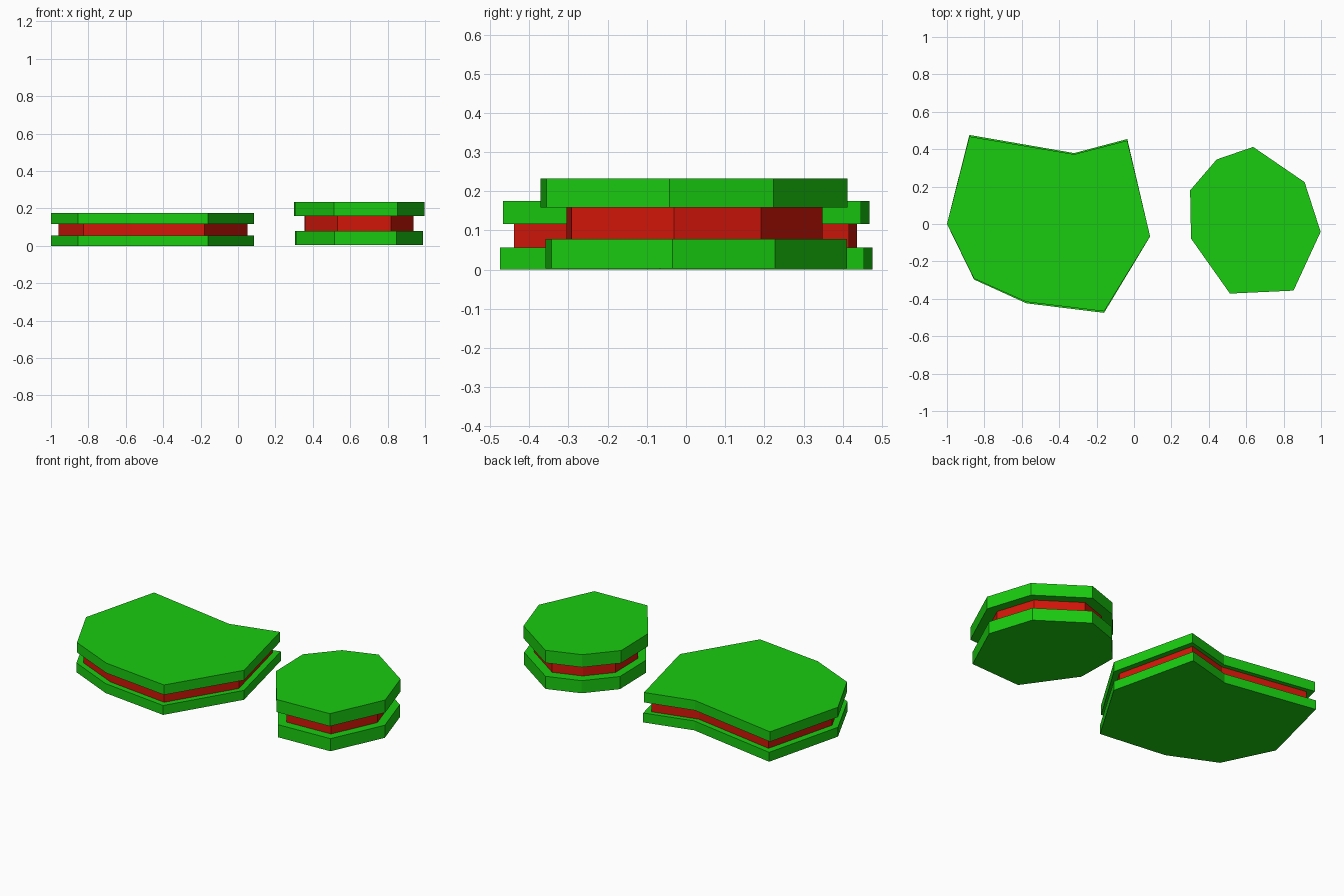
import bpy
import bmesh

if "Cube" in bpy.data.objects:
    bpy.data.objects.remove(bpy.data.objects["Cube"])


def material(name, color):
    m = bpy.data.materials.new(name)
    m.diffuse_color = color
    m.use_nodes = True
    m.node_tree.nodes["Principled BSDF"].inputs["Base Color"].default_value = m.diffuse_color
    return m


GREEN = material("green", (0.01, 0.6, 0.005, 1))
RED = material("red", (0.65, 0.008, 0.003, 1))


def slab(name, outline, z0, z1, mat, scale=(1, 1), centre=(0, 0)):
    """Extrude an outline from z0 to z1, scaled about a centre."""
    pts = [[c + (v - c) * s for v, c, s in zip(p, centre, scale)] for p in outline]
    bm = bmesh.new()
    face = bm.faces.new([bm.verts.new((x, y, z0)) for x, y in pts])
    ext = bmesh.ops.extrude_face_region(bm, geom=[face], use_keep_orig=True)
    top = [g for g in ext["geom"] if isinstance(g, bmesh.types.BMVert)]
    bmesh.ops.translate(bm, verts=top, vec=(0, 0, z1 - z0))
    bmesh.ops.recalc_face_normals(bm, faces=bm.faces)
    mesh = bpy.data.meshes.new(name)
    bm.to_mesh(mesh)
    bm.free()
    mesh.materials.append(mat)
    ob = bpy.data.objects.new(name, mesh)
    bpy.context.collection.objects.link(ob)


# Wide notched sandwich
wide = [(-1, 0), (-0.855, -0.297), (-0.575, -0.424), (-0.16, -0.475),
        (0.086, -0.067), (-0.036, 0.454), (-0.32, 0.379), (-0.88, 0.476)]
slab("wide_bottom_layer", wide, 0, 0.056, GREEN)
slab("wide_filling", wide, 0.056, 0.116, RED, (0.93, 0.92), (-0.43, -0.02))
slab("wide_top_layer", wide, 0.116, 0.175, GREEN, (1, 0.983), (0, 0))

# Small rounded sandwich
small = [(0.30, 0.18), (0.305, -0.078), (0.513, -0.372), (0.853, -0.356),
         (0.998, -0.042), (0.912, 0.224), (0.637, 0.412), (0.442, 0.345)]
slab("small_bottom_layer", small, 0.003, 0.078, GREEN, (0.98, 0.982), (0.6, 0.38))
slab("small_filling", small, 0.078, 0.158, RED, (0.835, 0.835), (0.634, 0.03))
slab("small_top_layer", small, 0.158, 0.233, GREEN)
